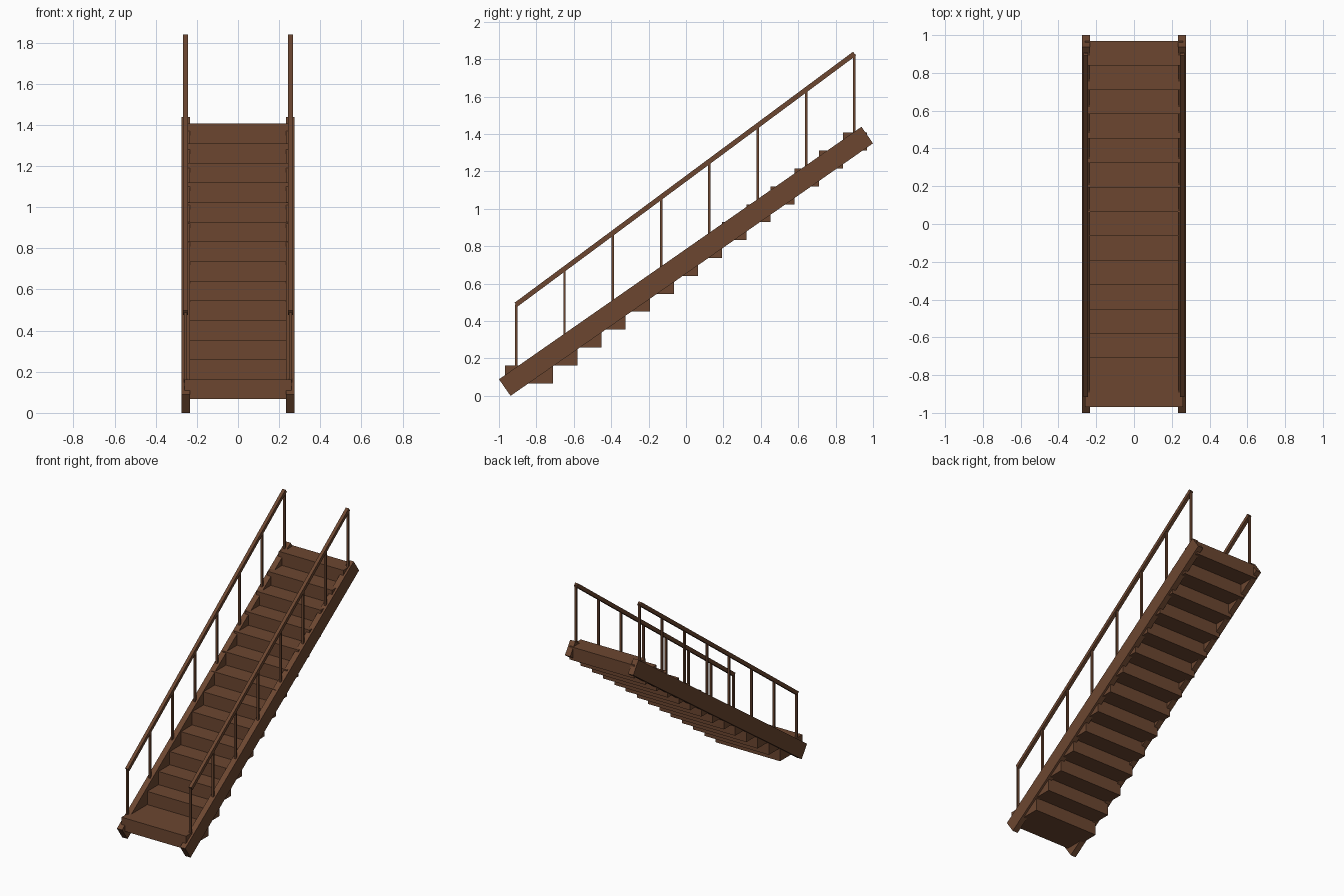
import bpy, math
from mathutils import Matrix, Vector

if "Cube" in bpy.data.objects:
    bpy.data.objects.remove(bpy.data.objects["Cube"])

wood = bpy.data.materials.new("brown wood")
wood.diffuse_color = (0.15, 0.062, 0.03, 1)
wood.use_nodes = True
wood.node_tree.nodes["Principled BSDF"].inputs["Base Color"].default_value = wood.diffuse_color


def box(name, center, size, tilt=0.0):
    """Box of the given size, tilted about the x axis."""
    x, y, z = (s / 2 for s in size)
    corners = [Vector((i * x, j * y, k * z)) for i in (-1, 1) for j in (-1, 1) for k in (-1, 1)]
    turn = Matrix.Translation(center) @ Matrix.Rotation(tilt, 4, 'X')
    faces = [(0, 1, 3, 2), (4, 6, 7, 5), (0, 4, 5, 1), (2, 3, 7, 6), (0, 2, 6, 4), (1, 5, 7, 3)]
    mesh = bpy.data.meshes.new(name)
    mesh.from_pydata([turn @ c for c in corners], [], faces)
    mesh.materials.append(wood)
    obj = bpy.data.objects.new(name, mesh)
    bpy.context.collection.objects.link(obj)
    return obj


def beam(name, x, start, end, width, depth):
    """Sloped beam whose centre line runs between two (y, z) points."""
    dy, dz = end[0] - start[0], end[1] - start[1]
    center = (x, (start[0] + end[0]) / 2, (start[1] + end[1]) / 2)
    return box(name, center, (width, math.hypot(dy, dz), depth), math.atan2(dz, dy))


RUN, RISE = 0.1292, 0.0957

# Steps: the bottom landing board sits level with the first step
for i in range(15):
    level = max(i - 1, 0)
    box("step", (0, -0.969 + RUN * (i + 0.5), 0.067 + RISE * (level + 0.5)), (0.52, RUN, RISE))

for side in (-1, 1):
    # Sloped side board
    beam("stringer", side * 0.254, (-0.969, 0.044), (0.969, 1.394), 0.042, 0.108)
    # Handrail
    beam("handrail", side * 0.255, (-0.909, 0.487), (0.901, 1.829), 0.024, 0.026)
    # Balusters, set into the side board
    for i in range(8):
        y = -0.908 + 0.2583 * i
        bottom = 0.719 + 0.6966 * y + 0.03
        top = 0.487 + 0.7414 * (y + 0.909)
        box("baluster", (side * 0.255, y, (bottom + top) / 2), (0.015, 0.013, top - bottom))
